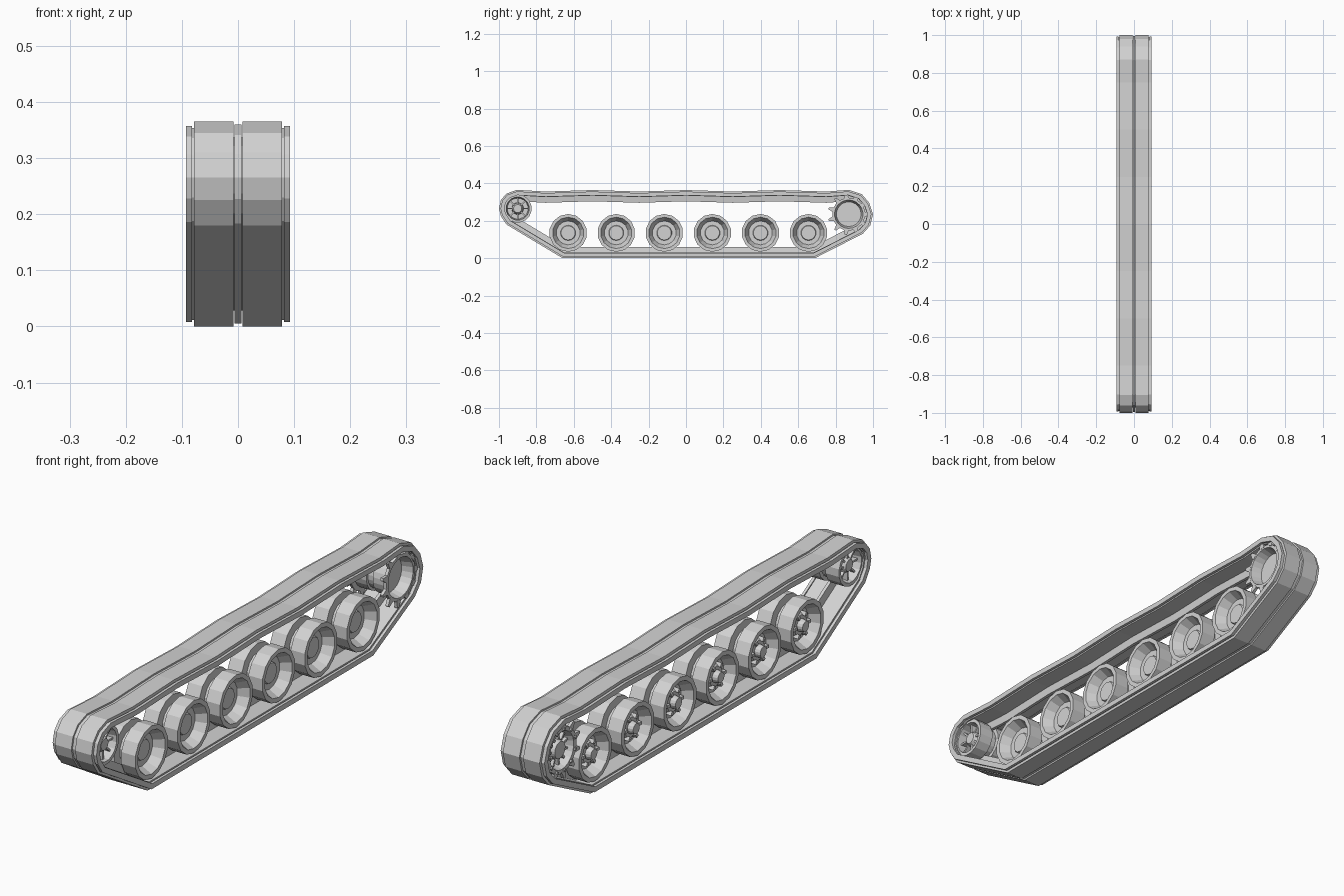
import bpy, bmesh, math
from mathutils import Vector, Matrix

if "Cube" in bpy.data.objects:
    bpy.data.objects.remove(bpy.data.objects["Cube"])

steel = bpy.data.materials.new("grey steel")
steel.diffuse_color = (0.65, 0.65, 0.65, 1)
steel.use_nodes = True
steel.node_tree.nodes["Principled BSDF"].inputs["Base Color"].default_value = steel.diffuse_color


def finish(name, bm, loc=(0, 0, 0)):
    bmesh.ops.remove_doubles(bm, verts=bm.verts, dist=1e-5)
    bmesh.ops.recalc_face_normals(bm, faces=bm.faces)
    me = bpy.data.meshes.new(name)
    bm.to_mesh(me)
    bm.free()
    me.materials.append(steel)
    ob = bpy.data.objects.new(name, me)
    ob.location = loc
    bpy.context.collection.objects.link(ob)
    return ob


def sweep(bm, rings, closed):
    # skin a cyclic list of sections
    vs = [[bm.verts.new(p) for p in r] for r in rings]
    m = len(vs[0])
    for i in range(len(vs)):
        a, b = vs[i], vs[(i + 1) % len(vs)]
        for j in range(m if closed else m - 1):
            k = (j + 1) % m
            bm.faces.new((a[j], a[k], b[k], b[j]))


def lathe(bm, prof, n, closed=False):
    # profile of (x, radius) spun about the x axis
    rings = []
    for i in range(n):
        t = 2 * math.pi * (i + 0.5) / n
        rings.append([(x, r * math.cos(t), r * math.sin(t)) for x, r in prof])
    tmp = bmesh.new()
    sweep(tmp, rings, closed)
    bmesh.ops.remove_doubles(tmp, verts=tmp.verts, dist=1e-5)
    me = bpy.data.meshes.new("tmp")
    tmp.to_mesh(me)
    tmp.free()
    bm.from_mesh(me)
    bpy.data.meshes.remove(me)


def box_at(bm, ang, r, x, size):
    # box at a polar position round the axle, size = (axial, radial, tangential)
    m = (Matrix.Rotation(ang, 4, 'X') @ Matrix.Translation((x, r, 0))
         @ Matrix.Diagonal((*size, 1)))
    bmesh.ops.create_cube(bm, size=1, matrix=m)


# outer outline of the track, clockwise as (y, z)
path = [(-0.66, 0), (-0.96, 0.18), (-0.99, 0.225), (-1.0, 0.265), (-0.99, 0.31),
        (-0.96, 0.345), (-0.905, 0.365)]
for i in range(13):
    y = -0.75 + i * 0.125
    path.append((y, 0.36 + 0.004 * math.cos(4 * math.pi * y)))
path += [(0.87, 0.365), (0.94, 0.342), (0.98, 0.295), (1.0, 0.235), (0.985, 0.175),
         (0.945, 0.13), (0.69, 0)]


def inset(d):
    pts = [Vector(p) for p in path]
    out = []
    for i, p in enumerate(pts):
        a = (p - pts[i - 1]).normalized()
        b = (pts[(i + 1) % len(pts)] - p).normalized()
        na, nb = Vector((a.y, -a.x)), Vector((b.y, -b.x))
        out.append(p + (na + nb) * d / (1 + na.dot(nb)))
    return out


def band(name, x0, x1, d0, d1, taper=0):
    bm = bmesh.new()
    rings = [[(x0, *o), (x1, *o), (x1 - taper, *i), (x0 + taper, *i)]
             for o, i in zip(inset(d0), inset(d1))]
    sweep(bm, rings, True)
    finish(name, bm)


# track: shoes, pin strips, end connectors and guide horn strip
for side, s in (("left", -1), ("right", 1)):
    for part, a, b, d0, d1 in (("shoe", 0.008, 0.078, 0, 0.030),
                               ("pin_strip", 0.077, 0.083, 0.011, 0.024),
                               ("end_connector", 0.082, 0.093, 0.008, 0.028)):
        band(f"track_{part}_{side}", min(s * a, s * b), max(s * a, s * b), d0, d1)
band("track_centre_strip", -0.0065, 0.0065, 0.005, 0.03)
band("track_guide_strip", -0.010, 0.010, 0.028, 0.06, 0.004)

# road wheels: twin tyres with a groove, dished outside, bolted hub inside
wheel_prof = [(0.040, 0), (0.040, 0.038), (0.034, 0.041), (0.034, 0.064), (0.074, 0.084),
              (0.074, 0.101), (0.014, 0.101), (0.014, 0.068), (-0.014, 0.068),
              (-0.014, 0.101), (-0.074, 0.101), (-0.074, 0.084), (-0.034, 0.064),
              (-0.034, 0.045), (-0.046, 0.038), (-0.046, 0.024), (-0.068, 0.020),
              (-0.068, 0)]
for i in range(6):
    bm = bmesh.new()
    lathe(bm, wheel_prof, 14)
    for k in range(6):
        box_at(bm, k * math.pi / 3, 0.042, -0.044, (0.024, 0.016, 0.012))
    finish(f"road_wheel_{i + 1}", bm, (0, -0.63 + i * 0.257, 0.135))

# idler: rim pair, web, hub and radial ribs
bm = bmesh.new()
for s in (-1, 1):
    lathe(bm, [(s * 0.014, 0.056), (s * 0.014, 0.075), (s * 0.072, 0.075),
               (s * 0.072, 0.062)], 16, True)
    for k in range(8):
        box_at(bm, k * math.pi / 4, 0.042, s * 0.035, (0.045, 0.040, 0.007))
lathe(bm, [(0.064, 0), (0.064, 0.022), (0.050, 0.030), (0.016, 0.032), (0.016, 0.060),
           (-0.016, 0.060), (-0.016, 0.032), (-0.050, 0.030), (-0.064, 0.022),
           (-0.064, 0)], 16)
finish("idler_wheel", bm, (0, -0.9, 0.265))

# sprocket: dished drum with two toothed rings and bolts
bm = bmesh.new()
lathe(bm, [(0.040, 0), (0.040, 0.066), (0.082, 0.076), (0.082, 0.088), (0.070, 0.088),
           (0.064, 0.072), (0.014, 0.072), (0.014, 0.062), (-0.014, 0.062),
           (-0.014, 0.072), (-0.064, 0.072), (-0.070, 0.088), (-0.082, 0.088),
           (-0.082, 0.072), (-0.050, 0.062), (-0.050, 0.038), (-0.074, 0.032),
           (-0.074, 0)], 22)
for k in range(11):
    a = 2 * math.pi * k / 11
    for s in (-1, 1):
        # tapered tooth
        base = [(0.082, -0.014), (0.112, -0.005), (0.112, 0.005), (0.082, 0.014)]
        rot = Matrix.Rotation(a, 3, 'X')
        lo = [bm.verts.new(rot @ Vector((s * 0.071, r, t))) for r, t in base]
        hi = [bm.verts.new(rot @ Vector((s * 0.083, r, t))) for r, t in base]
        bm.faces.new(lo)
        bm.faces.new(hi)
        for j in range(4):
            n = (j + 1) % 4
            bm.faces.new((lo[j], lo[n], hi[n], hi[j]))
    box_at(bm, a, 0.050, -0.056, (0.016, 0.026, 0.008))
    box_at(bm, a, 0.080, -0.084, (0.008, 0.009, 0.009))
finish("drive_sprocket", bm, (0, 0.87, 0.235))
